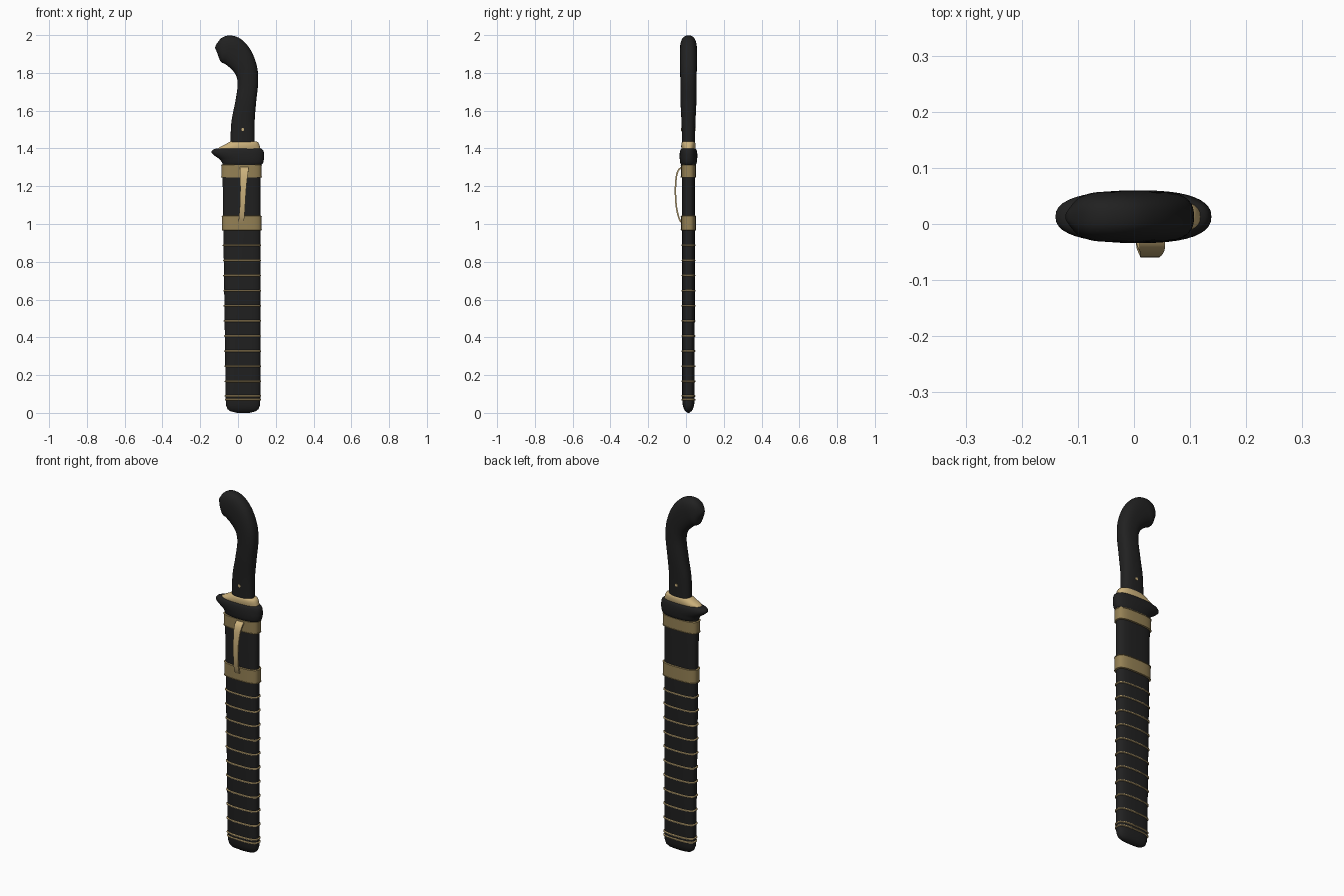
import bpy
import bmesh
import math
from mathutils import Vector

if "Cube" in bpy.data.objects:
    bpy.data.objects.remove(bpy.data.objects["Cube"])

MID_Y = 0.013  # depth of the weapon's centre plane


def material(name, rgb):
    m = bpy.data.materials.new(name)
    m.use_nodes = True
    m.diffuse_color = (*rgb, 1)
    m.node_tree.nodes["Principled BSDF"].inputs["Base Color"].default_value = (*rgb, 1)
    return m


BLACK = material("black", (0.015, 0.015, 0.015))
GOLD = material("pale gold", (0.60, 0.44, 0.20))
BRASS = material("dull brass", (0.30, 0.22, 0.09))


def finish(name, bm, mat, angle=40):
    bmesh.ops.recalc_face_normals(bm, faces=bm.faces)
    mesh = bpy.data.meshes.new(name)
    bm.to_mesh(mesh)
    bm.free()
    mesh.materials.append(mat)
    obj = bpy.data.objects.new(name, mesh)
    bpy.context.collection.objects.link(obj)
    bpy.ops.object.select_all(action="DESELECT")
    obj.select_set(True)
    bpy.context.view_layer.objects.active = obj
    bpy.ops.object.shade_smooth_by_angle(angle=math.radians(angle))
    return obj


def refine(rows, steps):
    """Catmull-Rom interpolation between cross-sections."""
    out = []
    for i in range(len(rows) - 1):
        a, b, c, d = (rows[max(0, min(len(rows) - 1, i + k))] for k in (-1, 0, 1, 2))
        for s in range(steps):
            t = s / steps
            out.append([q + t / 2 * (r - p + t * (2 * p - 5 * q + 4 * r - u + t * (3 * (q - r) + u - p)))
                        for p, q, r, u in zip(a, b, c, d)])
    return out + [rows[-1]]


def loft(name, rows, mat, power=2.6, steps=1, sides=40):
    """Skin rounded sections given as (left x, left z, right x, right z, half depth)."""
    bm = bmesh.new()
    rings = []
    for lx, lz, rx, rz, depth in refine(rows, steps):
        ring = []
        for k in range(sides):
            a = math.tau * k / sides
            u = math.copysign(abs(math.cos(a)) ** (2 / power), math.cos(a))
            v = math.copysign(abs(math.sin(a)) ** (2 / power), math.sin(a))
            ring.append(bm.verts.new(((lx + rx) / 2 + u * (rx - lx) / 2, MID_Y + v * depth,
                                      (lz + rz) / 2 + u * (rz - lz) / 2)))
        rings.append(ring)
    for lower, upper in zip(rings, rings[1:]):
        for k in range(sides):
            n = (k + 1) % sides
            bm.faces.new((lower[k], lower[n], upper[n], upper[k]))
    bm.faces.new(rings[0])
    bm.faces.new(rings[-1])
    return finish(name, bm, mat)


def level(z, left, right, depth):
    return (left, z, right, z, depth)


def sheath_left(z):
    return -0.064 - 0.014 * z


def collar(name, z, height, grow, mat):
    """Band around the sheath with softly bevelled edges."""
    soft = min(0.006, height * 0.3)
    rows = []
    for dz, g in ((-height / 2, 0), (-height / 2 + soft, grow), (height / 2 - soft, grow), (height / 2, 0)):
        rows.append(level(z + dz, sheath_left(z) - g, 0.118 + g, 0.033 + g))
    return loft(name, rows, mat, 3)


# Sheath with a rounded foot
loft("sheath", [level(0.004, -0.02, 0.075, 0.008), level(0.008, -0.04, 0.093, 0.016),
                level(0.02, -0.056, 0.109, 0.024), level(0.04, -0.063, 0.116, 0.030),
                level(0.07, -0.065, 0.118, 0.033), level(1.33, sheath_left(1.33), 0.118, 0.034)],
     BLACK, 3)
loft("sheath_foot", [level(0, -0.005, 0.06, 0.004), level(0.006, -0.03, 0.085, 0.012)], BLACK)

# Wrapped wire rings and the two fittings
for i, z in enumerate([0.07, 0.09] + [0.167 + 0.08 * k for k in range(10)]):
    collar(f"wire_ring_{i + 1}", z, 0.010, 0.005, GOLD)
for label, z, height in (("upper", 1.28, 0.07), ("lower", 1.005, 0.08)):
    collar(f"{label}_band", z, height, 0.006, BRASS)
    for side in (-1, 1):
        collar(f"{label}_band_rim_{'top' if side > 0 else 'bottom'}",
               z + side * (height / 2 - 0.004), 0.008, 0.008, BRASS)

# Throat of the sheath, with a spur to one side, and the gold bolster above it
loft("throat", [level(1.308, -0.07, 0.120, 0.036), level(1.322, -0.083, 0.132, 0.043),
                level(1.342, -0.096, 0.137, 0.046), level(1.360, -0.122, 0.138, 0.047),
                level(1.378, -0.140, 0.137, 0.046), level(1.393, -0.133, 0.131, 0.042),
                level(1.401, -0.112, 0.118, 0.034)], BLACK, 2.4, 3)
loft("bolster", [level(1.395, -0.108, 0.120, 0.036), level(1.405, -0.100, 0.117, 0.038),
                 level(1.420, -0.070, 0.113, 0.038), level(1.432, -0.050, 0.106, 0.035),
                 level(1.436, -0.042, 0.098, 0.030)], GOLD, 2.5, 2)

# Curved grip, hooked at the pommel
loft("grip", [(-0.040, 1.430, 0.088, 1.430, 0.034), (-0.035, 1.540, 0.088, 1.540, 0.037),
              (-0.014, 1.650, 0.096, 1.645, 0.042), (-0.002, 1.735, 0.107, 1.755, 0.043),
              (-0.011, 1.788, 0.099, 1.840, 0.044), (-0.040, 1.824, 0.066, 1.923, 0.045),
              (-0.070, 1.848, 0.013, 1.981, 0.045), (-0.092, 1.860, -0.045, 1.998, 0.043),
              (-0.108, 1.900, -0.088, 1.984, 0.032), (-0.122, 1.934, -0.117, 1.948, 0.008)],
     BLACK, 2.5, 5)

# Rivet showing on both faces of the grip
bm = bmesh.new()
bmesh.ops.create_cone(bm, cap_ends=True, segments=12, radius1=0.008, radius2=0.008, depth=0.077)
for v in bm.verts:
    v.co = Vector((v.co.x + 0.025, MID_Y + v.co.z, v.co.y + 1.50))
finish("grip_rivet", bm, GOLD)

# Belt clip: a bowed, tapering strip on the front
path = [(1.300, -0.022, 0.010, 0.054), (1.285, -0.040, 0.010, 0.055), (1.25, -0.051, 0.011, 0.050),
        (1.18, -0.056, 0.012, 0.043), (1.10, -0.052, 0.010, 0.038), (1.04, -0.040, 0.005, 0.034),
        (1.01, -0.027, 0.003, 0.030)]
points = refine(path, 4)
bm = bmesh.new()
rings = []
for i, (z, y, left, right) in enumerate(points):
    before, after = points[max(0, i - 1)], points[min(len(points) - 1, i + 1)]
    tangent = Vector((0, after[1] - before[1], after[0] - before[0])).normalized()
    out = Vector((0, tangent.z, -tangent.y)) * 0.004
    centre = Vector((0, y, z))
    rings.append([bm.verts.new(centre + out * s + Vector((x, 0, 0)))
                  for x, s in ((left, -1), (right, -1), (right, 1), (left, 1))])
for a, b in zip(rings, rings[1:]):
    for k in range(4):
        n = (k + 1) % 4
        bm.faces.new((a[k], a[n], b[n], b[k]))
bm.faces.new(rings[0])
bm.faces.new(rings[-1])
finish("belt_clip", bm, GOLD)
